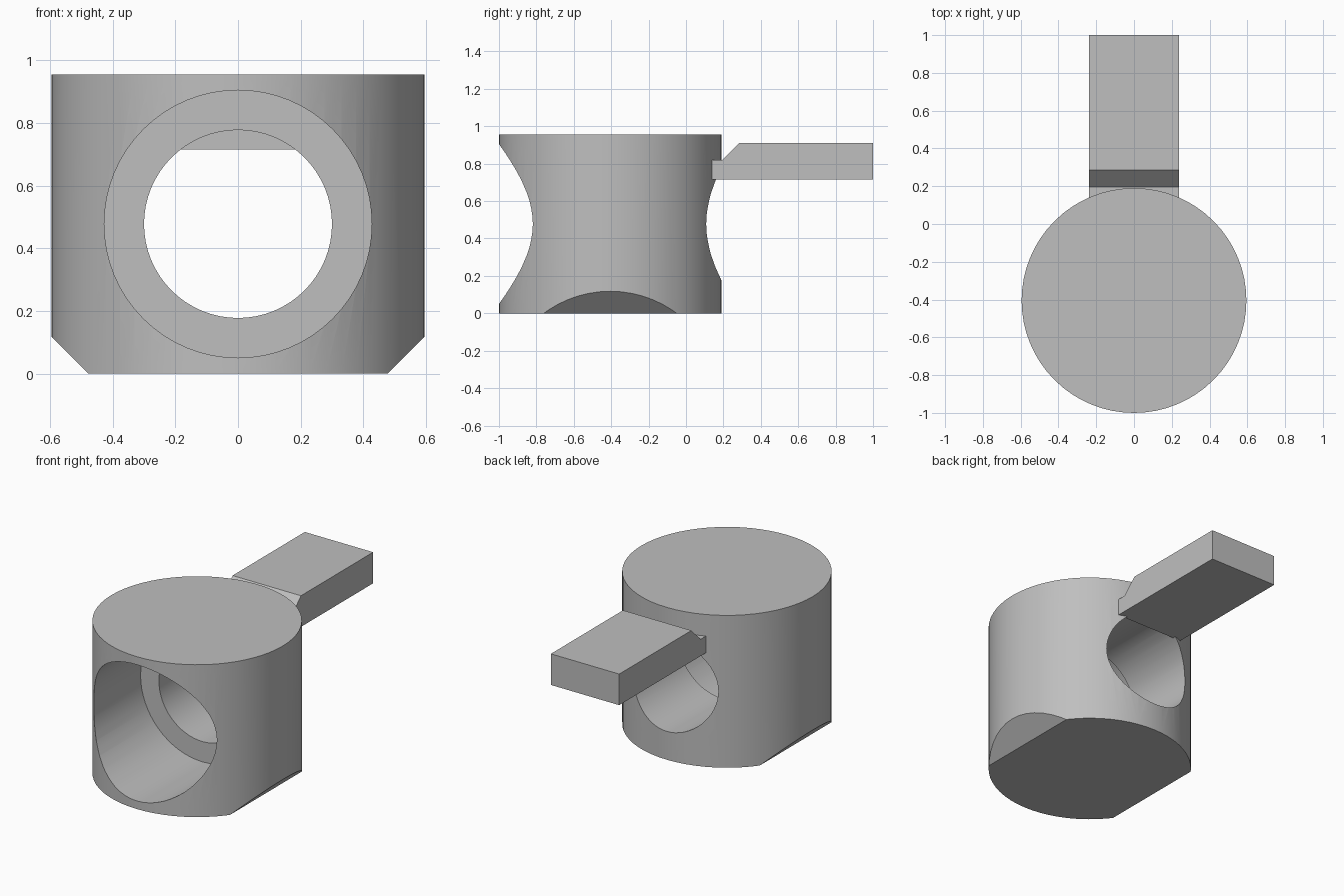
import bpy, bmesh
from math import pi
from mathutils import Matrix, Vector

default = bpy.data.objects.get("Cube")
if default:
    bpy.data.objects.remove(default, do_unlink=True)

RADIUS, HEIGHT, CENTRE_Y = 0.595, 0.955, -0.405
BORE_Z = HEIGHT / 2

grey = bpy.data.materials.new("plain_grey")
grey.use_nodes = True
colour = (0.52, 0.52, 0.52, 1)
grey.diffuse_color = colour
grey.node_tree.nodes["Principled BSDF"].inputs["Base Color"].default_value = colour


def add_object(name, bm):
    bmesh.ops.recalc_face_normals(bm, faces=bm.faces)
    mesh = bpy.data.meshes.new(name)
    bm.to_mesh(mesh)
    bm.free()
    mesh.materials.append(grey)
    obj = bpy.data.objects.new(name, mesh)
    bpy.context.collection.objects.link(obj)
    return obj


def cylinder(radius, length, matrix, sides):
    bm = bmesh.new()
    bmesh.ops.create_cone(bm, cap_ends=True, segments=sides, radius1=radius,
                          radius2=radius, depth=length, matrix=matrix)
    return bm


def bore_cutter(name, radius, y0, y1):
    place = Matrix.Translation((0, (y0 + y1) / 2, BORE_Z)) @ Matrix.Rotation(pi / 2, 4, "X")
    obj = add_object(name, cylinder(radius, y1 - y0, place, 64))
    obj.hide_render = True
    return obj


# Upright body with a sloping flat cut under each side
bm = cylinder(RADIUS, HEIGHT, Matrix.Translation((0, CENTRE_Y, HEIGHT / 2)), 64)
for side in (-1, 1):
    cut = bmesh.ops.bisect_plane(bm, geom=bm.verts[:] + bm.edges[:] + bm.faces[:],
                                 plane_co=Vector((side * 0.477, 0, 0)),
                                 plane_no=Vector((side, 0, -1)), clear_outer=True)
    rim = [e for e in cut["geom_cut"] if isinstance(e, bmesh.types.BMEdge)]
    bmesh.ops.contextual_create(bm, geom=rim)
body = add_object("body", bm)

# Wide front bore that steps down to a narrower through hole
cutters = [bore_cutter("wide_bore_cutter", 0.427, -1.3, -0.355),
           bore_cutter("through_bore_cutter", 0.3, -1.2, 0.5)]
bpy.context.view_layer.objects.active = body
for cutter in cutters:
    mod = body.modifiers.new(cutter.name, "BOOLEAN")
    mod.operation = "DIFFERENCE"
    mod.solver = "EXACT"
    mod.object = cutter
    bpy.ops.object.modifier_apply(modifier=mod.name)
    bpy.data.objects.remove(cutter, do_unlink=True)

bpy.ops.object.select_all(action="DESELECT")
body.select_set(True)
bpy.ops.object.shade_smooth_by_angle(angle=pi / 6)

# Flat lever at the back, with a sloped shoulder and thin root
profile = [(0.14, 0.715), (1, 0.715), (1, 0.91), (0.285, 0.91), (0.195, 0.82), (0.14, 0.82)]
bm = bmesh.new()
face = bm.faces.new([bm.verts.new((-0.237, y, z)) for y, z in profile])
extruded = bmesh.ops.extrude_face_region(bm, geom=[face])
bmesh.ops.translate(bm, vec=(0.474, 0, 0),
                    verts=[v for v in extruded["geom"] if isinstance(v, bmesh.types.BMVert)])
add_object("lever", bm)
